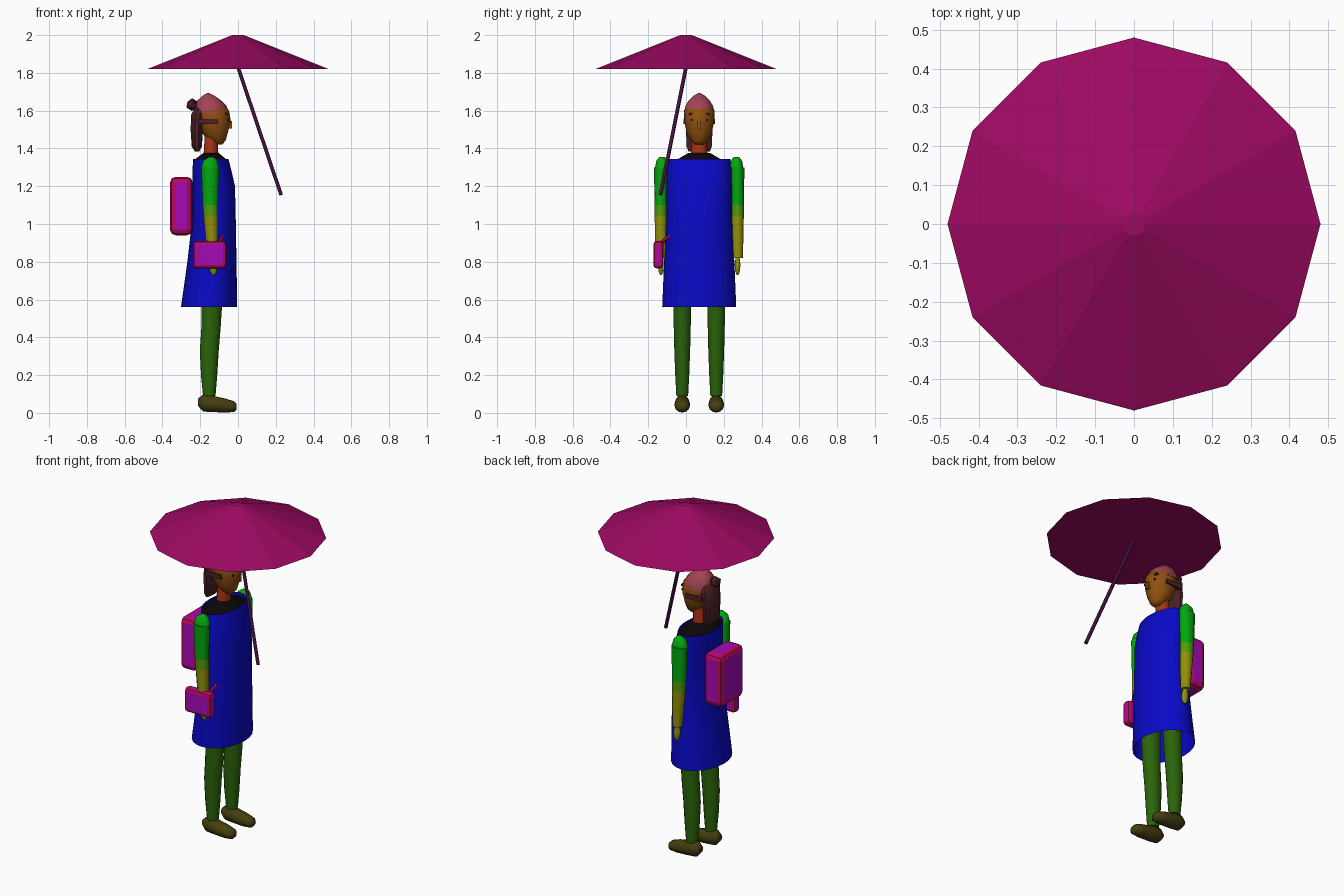
import bpy, bmesh, math
from mathutils import Vector

if "Cube" in bpy.data.objects:
    bpy.data.objects.remove(bpy.data.objects["Cube"])

CY = 0.07  # the figure's own mid-plane


def mat(name, r, g, b):
    m = bpy.data.materials.new(name)
    m.diffuse_color = [min(1, 1.25 * (c / 255) ** 2.2) for c in (r, g, b)] + [1]
    m.use_nodes = True
    m.node_tree.nodes["Principled BSDF"].inputs["Base Color"].default_value = m.diffuse_color
    return m


PINK, STICK = mat("canopy", 140, 16, 88), mat("stick", 60, 20, 60)
BLUE, DARK = mat("dress", 16, 16, 180), mat("collar", 18, 14, 16)
LEG, SHOE = mat("leggings", 42, 90, 16), mat("shoes", 64, 58, 20)
GREEN, OLIVE, LIME = mat("sleeve", 10, 150, 20), mat("forearm", 130, 130, 16), mat("elbow", 75, 140, 18)
SKIN, NECK = mat("skin", 128, 74, 20), mat("neck", 150, 50, 24)
CAP, HAIR = mat("cap", 145, 62, 76), mat("hair", 72, 34, 40)
PURPLE, CRIMSON = mat("panel", 150, 16, 165), mat("trim", 165, 16, 85)


def finish(name, bm, *mats, angle=None):
    bmesh.ops.recalc_face_normals(bm, faces=bm.faces)
    me = bpy.data.meshes.new(name)
    bm.to_mesh(me)
    bm.free()
    ob = bpy.data.objects.new(name, me)
    bpy.context.collection.objects.link(ob)
    for m in mats:
        me.materials.append(m)
    if angle:
        bpy.ops.object.select_all(action='DESELECT')
        ob.select_set(True)
        bpy.context.view_layer.objects.active = ob
        bpy.ops.object.shade_smooth_by_angle(angle=math.radians(angle))
    return ob


def loft(name, rings, m, n=16, axis='z', caps=True, angle=50, y=CY):
    """Rings are (along axis, centre, radius in x or z, radius in y)."""
    bm = bmesh.new()
    loops = []
    for t, c, ra, rb in rings:
        loop = []
        for i in range(n):
            a = math.tau * i / n
            u, v = c + ra * math.cos(a), y + rb * math.sin(a)
            loop.append(bm.verts.new((u, v, t) if axis == 'z' else (t, v, u)))
        loops.append(loop)
    for p, q in zip(loops, loops[1:]):
        for i in range(n):
            j = (i + 1) % n
            bm.faces.new((p[i], p[j], q[j], q[i]))
    if caps:
        bm.faces.new(loops[0])
        bm.faces.new(loops[-1])
    return finish(name, bm, m, angle=angle)


def box(name, lo, hi, m, bevel=0, trim=None):
    """Box between two corners; bevelled edges take the trim colour."""
    lo, hi = Vector(lo), Vector(hi)
    bm = bmesh.new()
    bmesh.ops.create_cube(bm, size=1)
    for v in bm.verts:
        v.co = (lo + hi) / 2 + Vector(a * b for a, b in zip(v.co, hi - lo))
    if bevel:
        bmesh.ops.bevel(bm, geom=bm.edges[:], offset=bevel, segments=2, profile=0.5,
                        affect='EDGES', material=1)
    return finish(name, bm, m, *([trim] if trim else []))


def rod(name, a, b, r, m, n=8):
    a, b = Vector(a), Vector(b)
    bm = bmesh.new()
    bmesh.ops.create_cone(bm, cap_ends=True, segments=n, radius1=r, radius2=r, depth=(b - a).length)
    ob = finish(name, bm, m, angle=50)
    ob.location = (a + b) / 2
    ob.rotation_euler = (b - a).to_track_quat('Z', 'Y').to_euler()
    return ob


# Umbrella
loft("umbrella_canopy", [(1.82, 0, .48, .48), (2.0, 0, .03, .03)], PINK, 12, angle=None, y=0)
rod("umbrella_stick", (0, 0, 1.83), (0.228, -0.135, 1.155), 0.01, STICK)

# Dress (open hem) and the dark collar closing its top
loft("dress", [(0.56, -.153, .149, .196), (0.8, -.138, .13, .186), (1.03, -.127, .115, .174),
               (1.2, -.128, .112, .173), (1.28, -.137, .103, .172), (1.345, -.145, .094, .165)],
     BLUE, 24, caps=False)
loft("collar", [(1.325, -.145, .093, .164), (1.345, -.145, .08, .11), (1.375, -.143, .042, .06)], DARK, 24)

# Head, neck, cap and hair
loft("neck", [(1.34, -.143, .042, .046), (1.4, -.143, .037, .042), (1.48, -.14, .036, .04)], NECK, 12)
loft("head", [(1.42, -.105, .02, .02), (1.44, -.108, .042, .042), (1.48, -.122, .067, .066),
              (1.545, -.13, .092, .08), (1.6, -.137, .09, .081), (1.64, -.145, .06, .06)], SKIN, 16)
loft("cap", [(1.585, -.14, .094, .085), (1.625, -.145, .084, .077), (1.655, -.152, .062, .058),
             (1.68, -.156, .03, .03), (1.693, -.158, .006, .006)], CAP, 10, angle=30)
loft("back_hair", [(1.385, -.217, .012, .06), (1.41, -.218, .027, .07), (1.5, -.218, .033, .074),
                   (1.58, -.212, .036, .076), (1.62, -.2, .024, .05)], HAIR, 10, angle=30)
bm = bmesh.new()
bmesh.ops.create_icosphere(bm, subdivisions=1, radius=0.034)
finish("hair_bun", bm, HAIR).location = (-.243, CY, 1.632)
box("nose", (-.05, CY - .008, 1.505), (-.032, CY + .008, 1.545), SKIN)

# Paired parts
for s, side in ((-1, "right"), (1, "left")):
    def span(a, b):
        return sorted((CY + s * a, CY + s * b))
    y0, y1 = span(.06, .084)
    box(side + "_side_lock", (-.21, y0, 1.53), (-.105, y1, 1.557), HAIR)
    y0, y1 = span(.02, .055)
    box(side + "_brow", (-.085, y0, 1.578), (-.053, y1, 1.588), HAIR)
    y0, y1 = span(.024, .044)
    box(side + "_eye", (-.08, y0, 1.545), (-.05, y1, 1.557), DARK)

    loft(side + "_leg", [(.09, -.152, .033, .032), (.2, -.153, .043, .038), (.33, -.152, .05, .043),
                         (.45, -.143, .051, .046), (.62, -.136, .055, .05), (.85, -.136, .058, .052)],
         LEG, 14, y=CY + s * .09)
    loft(side + "_shoe", [(-.212, .056, .018, .02), (-.185, .053, .046, .036), (-.13, .047, .043, .041),
                          (-.06, .038, .036, .041), (-.02, .033, .028, .034), (-.007, .032, .015, .018)],
         SHOE, 12, axis='x', y=CY + s * .09)
    ya = CY + s * .203
    loft(side + "_shoulder", [(1.1, -.146, .041, .034), (1.2, -.147, .044, .035), (1.3, -.147, .047, .036)],
         GREEN, 12, y=ya)
    loft(side + "_shoulder_cap", [(1.3, -.147, .047, .036), (1.335, -.147, .038, .03),
                                  (1.355, -.142, .012, .014)], GREEN, 12, y=ya - s * .006)
    loft(side + "_elbow", [(1.04, -.144, .038, .033), (1.1, -.146, .041, .034)], LIME, 12, y=ya)
    loft(side + "_forearm", [(.82, -.135, .026, .028), (.93, -.139, .033, .031), (1.04, -.144, .038, .033)],
         OLIVE, 12, y=ya)
    loft(side + "_hand", [(.73, -.13, .007, .005), (.75, -.13, .019, .013), (.785, -.132, .022, .016),
                          (.825, -.134, .013, .011)], OLIVE, 10, y=ya)

# Backpack and handbag
box("backpack", (-.36, CY - .112, .94), (-.24, CY + .112, 1.25), PURPLE, .03, CRIMSON)
box("handbag", (-.238, -.173, .765), (-.062, -.12, .91), PURPLE, .018, CRIMSON)
rod("handbag_strap", (-.1, -.135, .895), (-.075, -.072, .95), .009, CRIMSON, 6)
